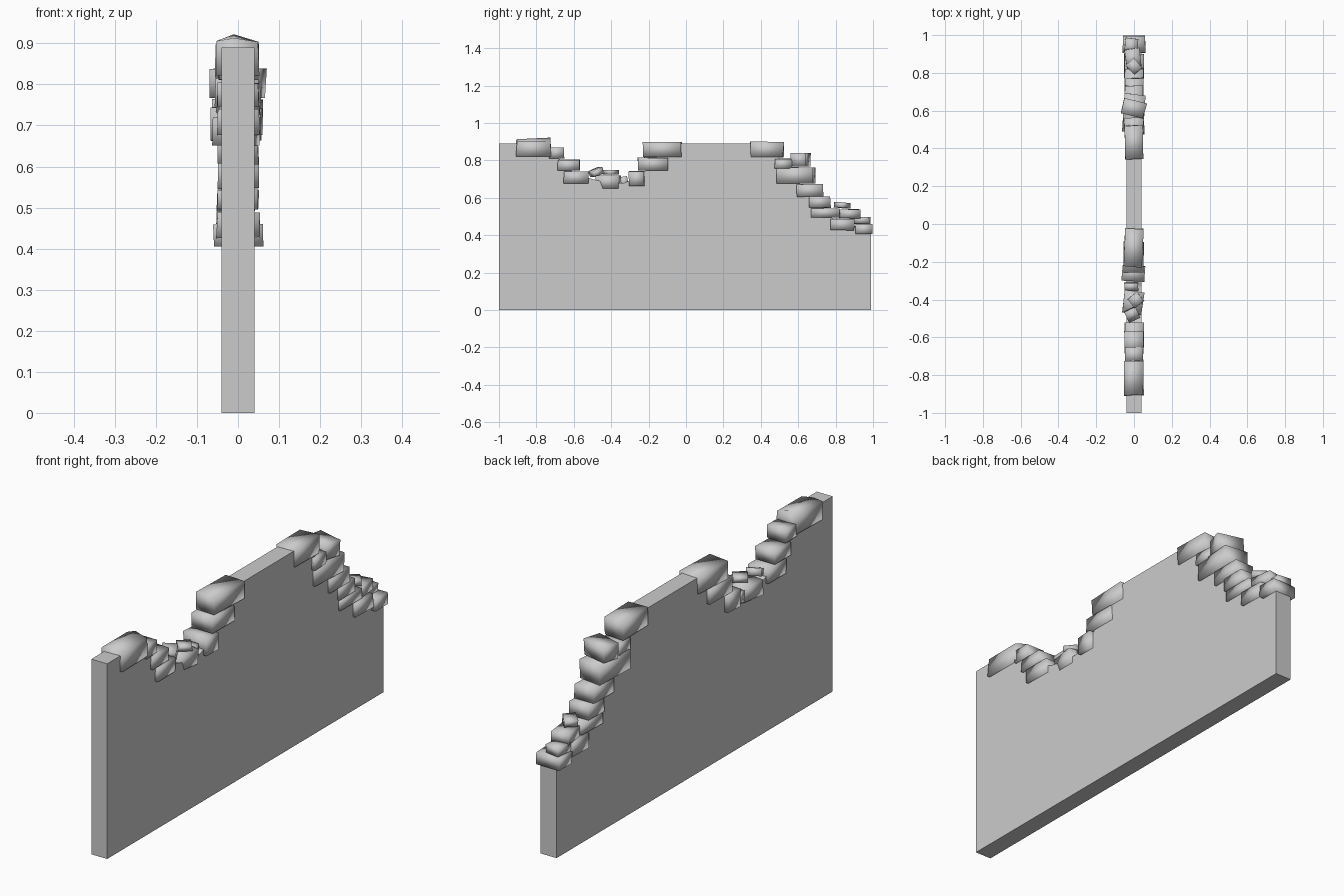
import bpy, bmesh, math, random
from mathutils import Matrix, Vector
random.seed(4)


def finish(bm, name, smooth=False):
    bmesh.ops.recalc_face_normals(bm, faces=bm.faces)
    for f in bm.faces:
        f.smooth = smooth
    me = bpy.data.meshes.new(name)
    bm.to_mesh(me)
    bm.free()
    ob = bpy.data.objects.new(name, me)
    bpy.context.collection.objects.link(ob)
    return ob


# Wall slab with the broken top outline (y, z)
outline = [(-1, 0), (0.99, 0), (0.99, 0.43), (0.90, 0.45), (0.80, 0.47), (0.74, 0.54),
           (0.70, 0.60), (0.63, 0.66), (0.54, 0.73), (0.51, 0.79), (0.46, 0.89),
           (-0.11, 0.89), (-0.18, 0.78), (-0.25, 0.71), (-0.33, 0.68), (-0.42, 0.68),
           (-0.50, 0.70), (-0.60, 0.73), (-0.65, 0.79), (-0.74, 0.85), (-0.80, 0.89), (-1, 0.89)]
bm = bmesh.new()
face = bm.faces.new([bm.verts.new((-0.04, y, z)) for y, z in outline])
new = bmesh.ops.extrude_face_region(bm, geom=[face])["geom"]
bmesh.ops.translate(bm, vec=(0.08, 0, 0), verts=[v for v in new if isinstance(v, bmesh.types.BMVert)])
finish(bm, "wall")


def stone(y0, y1, z0, z1, xc=0.0, half=0.052, yaw=0, tilt=0, ridge=0):
    """Roughly squared block with slightly uneven, smooth shaded corners."""
    size = Vector((2 * half, y1 - y0, z1 - z0))
    bm = bmesh.new()
    bmesh.ops.create_cube(bm, size=1)
    if ridge:
        bmesh.ops.bisect_plane(bm, geom=bm.verts[:] + bm.edges[:] + bm.faces[:],
                               plane_co=(-0.1, 0, 0), plane_no=(1, 0, 0))
    for v in bm.verts:
        top = v.co.z > 0
        mid = abs(v.co.x) < 0.4
        v.co = Vector([c * s * (1 - random.uniform(0, 0.09)) for c, s in zip(v.co, size)])
        if mid and top:
            v.co.z = size.z / 2 + ridge * (1 if v.co.y > 0 else 0.4)
    spin = Matrix.Rotation(math.radians(yaw), 4, 'Z') @ Matrix.Rotation(math.radians(tilt), 4, 'X')
    place = Matrix.Translation((xc, (y0 + y1) / 2, (z0 + z1) / 2))
    bmesh.ops.transform(bm, matrix=place @ spin, verts=bm.verts)
    finish(bm, "stone", True)


# Stones along the left dip
stone(-0.91, -0.72, 0.82, 0.907, 0, 0.053, ridge=0.015)
stone(-0.735, -0.65, 0.81, 0.87, 0, 0.05)
stone(-0.69, -0.565, 0.745, 0.805, 0, 0.052)
stone(-0.655, -0.52, 0.675, 0.74, 0, 0.053)
stone(-0.51, -0.45, 0.72, 0.755, -0.01, 0.034, 25, 22)
stone(-0.435, -0.37, 0.725, 0.75, 0.01, 0.033, 40)
stone(-0.48, -0.35, 0.65, 0.72, -0.005, 0.053, -8)
stone(-0.35, -0.31, 0.66, 0.715, -0.015, 0.038, 0, 8)
stone(-0.305, -0.22, 0.66, 0.745, -0.003, 0.062, -3)
stone(-0.26, -0.09, 0.745, 0.815, -0.003, 0.056)
stone(-0.23, -0.02, 0.815, 0.90, -0.003, 0.051, -3)

# Stones down the right slope
stone(0.34, 0.525, 0.815, 0.902, 0, 0.05)
stone(0.57, 0.655, 0.765, 0.84, -0.002, 0.064, -14)
stone(0.47, 0.565, 0.755, 0.81, 0, 0.055, 3)
stone(0.48, 0.69, 0.675, 0.765, 0, 0.058, -4)
stone(0.59, 0.735, 0.605, 0.675, 0, 0.052)
stone(0.655, 0.775, 0.545, 0.61, 0, 0.052)
stone(0.665, 0.825, 0.495, 0.545, 0, 0.052)
stone(0.80, 0.87, 0.545, 0.575, 0, 0.03, 42, -5)
stone(0.82, 0.93, 0.49, 0.54, -0.005, 0.042, 8)
stone(0.77, 0.905, 0.425, 0.49, 0, 0.054)
stone(0.90, 0.985, 0.46, 0.50, -0.015, 0.035, -5)
stone(0.905, 1.0, 0.405, 0.46, 0, 0.062)
